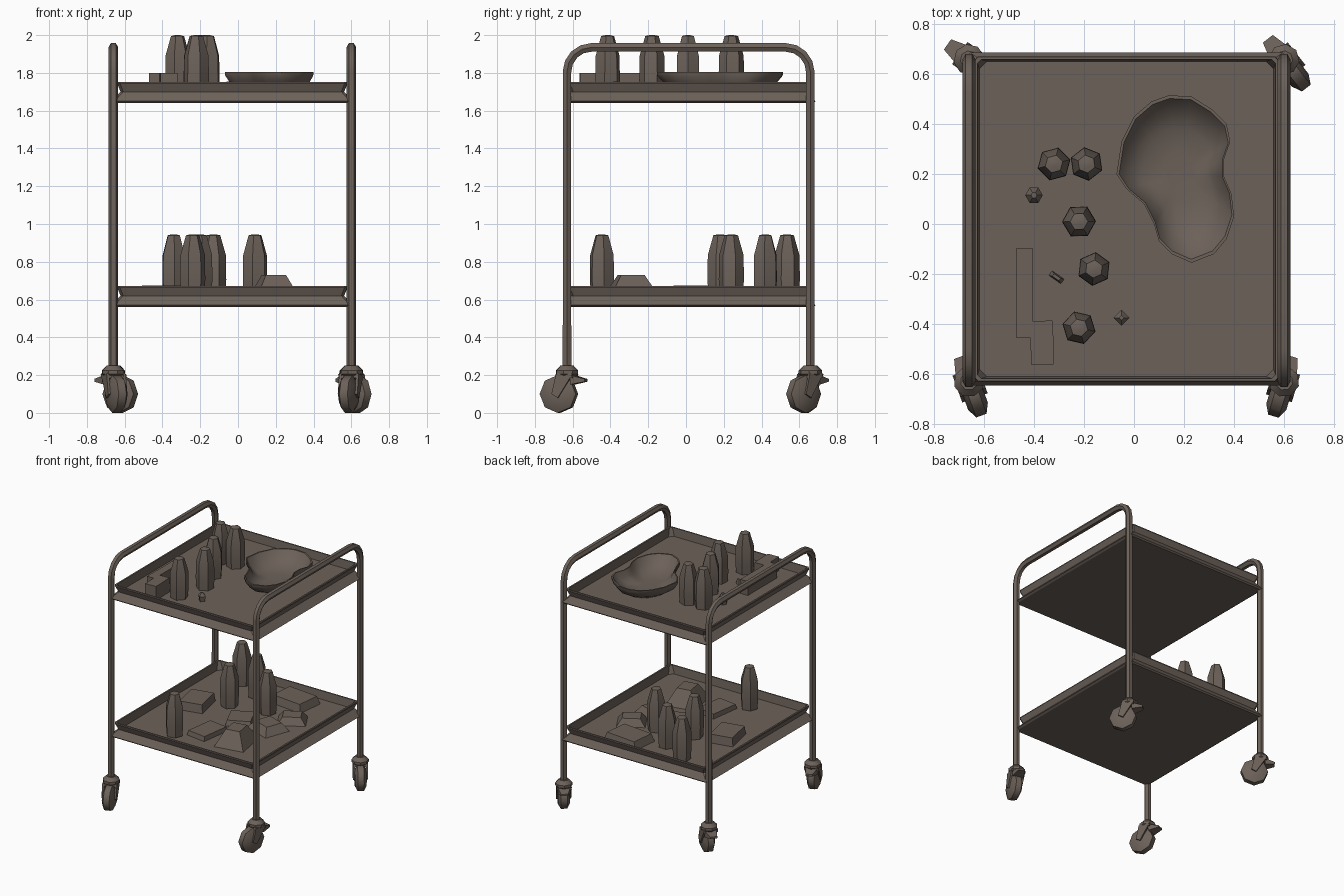
import bpy, bmesh, math
from mathutils import Vector, Matrix

if "Cube" in bpy.data.objects:
    bpy.data.objects.remove(bpy.data.objects["Cube"])

mat = bpy.data.materials.new("warm dark grey")
mat.diffuse_color = (0.15, 0.12, 0.10, 1)
mat.use_nodes = True
mat.node_tree.nodes["Principled BSDF"].inputs["Base Color"].default_value = mat.diffuse_color


def finish(name, me, smooth=None):
    me.materials.append(mat)
    ob = bpy.data.objects.new(name, me)
    bpy.context.collection.objects.link(ob)
    if smooth:
        bpy.ops.object.select_all(action='DESELECT')
        ob.select_set(True)
        bpy.context.view_layer.objects.active = ob
        bpy.ops.object.shade_smooth_by_angle(angle=math.radians(smooth))
    return ob


def loft(name, rings, matrix=Matrix(), smooth=None):
    """Skin a stack of equal-length rings and cap both ends."""
    bm = bmesh.new()
    vs = [[bm.verts.new(matrix @ Vector(p)) for p in r] for r in rings]
    n = len(vs[0])
    for a, b in zip(vs, vs[1:]):
        for i in range(n):
            j = (i + 1) % n
            bm.faces.new((a[i], a[j], b[j], b[i]))
    bm.faces.new(vs[0][::-1])
    bm.faces.new(vs[-1])
    bmesh.ops.recalc_face_normals(bm, faces=bm.faces)
    me = bpy.data.meshes.new(name)
    bm.to_mesh(me)
    bm.free()
    return finish(name, me, smooth)


def ngon(n, r, z, turn=0.0):
    return [(r * math.cos(turn + math.tau * i / n), r * math.sin(turn + math.tau * i / n), z)
            for i in range(n)]


def rect(hx, hy, z, c=0.0):
    """Rectangle ring, with chamfered corners if c > 0."""
    if not c:
        return [(-hx, -hy, z), (hx, -hy, z), (hx, hy, z), (-hx, hy, z)]
    return [(-hx + c, -hy, z), (hx - c, -hy, z), (hx, -hy + c, z), (hx, hy - c, z),
            (hx - c, hy, z), (-hx + c, hy, z), (-hx, hy - c, z), (-hx, -hy + c, z)]


def place(x, y, z, deg=0):
    return Matrix.Translation((x, y, z)) @ Matrix.Rotation(math.radians(deg), 4, 'Z')


def box(name, x, y, z, deg, sx, sy, h, taper=1.0):
    return loft(name, [rect(sx / 2, sy / 2, 0), rect(sx / 2 * taper, sy / 2 * taper, h)],
                place(x, y, z, deg))


# Side frames: bent tube hoops
XL, XR, YF, YB = -0.66, 0.60, -0.63, 0.658


def hoop(name, x):
    r, top = 0.13, 1.935
    pts = [(x, YF, 0.22)]
    pts += [(x, YF + r - r * math.cos(t * math.pi / 8), top - r + r * math.sin(t * math.pi / 8))
            for t in range(5)]
    pts += [(x, YB - r + r * math.sin(t * math.pi / 8), top - r + r * math.cos(t * math.pi / 8))
            for t in range(5)]
    pts.append((x, YB, 0.22))
    cu = bpy.data.curves.new(name, 'CURVE')
    cu.dimensions = '3D'
    cu.bevel_depth = 0.026
    cu.bevel_resolution = 1
    cu.use_fill_caps = True
    sp = cu.splines.new('POLY')
    sp.points.add(len(pts) - 1)
    for p, co in zip(sp.points, pts):
        p.co = (*co, 1)
    tmp = bpy.data.objects.new("tmp", cu)
    bpy.context.collection.objects.link(tmp)
    dg = bpy.context.evaluated_depsgraph_get()
    me = bpy.data.meshes.new_from_object(tmp.evaluated_get(dg))
    bpy.data.objects.remove(tmp)
    me.materials.clear()
    finish(name, me, 50)


hoop("left_frame", XL)
hoop("right_frame", XR)

# Trays: pinched outer wall, rolled rim, sunken floor
for name, z in (("upper_tray", 1.64), ("lower_tray", 0.56)):
    loft(name, [rect(0.625, 0.655, 0, 0.015), rect(0.64, 0.665, 0.01, 0.015),
                rect(0.592, 0.632, 0.06, 0.015), rect(0.610, 0.650, 0.105, 0.015),
                rect(0.608, 0.648, 0.113, 0.015), rect(0.596, 0.638, 0.113, 0.015),
                rect(0.588, 0.630, 0.05, 0.03)], place(-0.03, 0.02, z))


# Swivel casters: local +x is the trailing direction
def caster(label, x, y, deg):
    m = place(x, y, 0, deg)
    loft(label + "_caster_collar", [ngon(8, 0.035, 0.18), ngon(8, 0.062, 0.205),
                                    ngon(8, 0.062, 0.225), ngon(8, 0.035, 0.252)], m, 40)
    axle = m @ Matrix.Translation((0.045, 0, 0.1)) @ Matrix.Rotation(math.pi / 2, 4, 'X')
    loft(label + "_caster_wheel", [ngon(8, r, o, math.pi / 2) for r, o in
                                   ((0.06, -0.042), (0.1, -0.022), (0.1, 0.022), (0.06, 0.042))],
         axle, 50)
    for s in (-1, 1):
        side = [(-0.045, 0.205), (0.045, 0.205), (0.07, 0.10), (0.035, 0.08)]
        loft(label + "_caster_fork", [[(px, s * w, pz) for px, pz in side]
                                      for w in (0.040, 0.054)], m)
    loft(label + "_caster_yoke", [rect(0.045, 0.054, 0.185), rect(0.04, 0.05, 0.21)], m)
    loft(label + "_caster_brake", [[(-0.03, -0.045, 0.15), (-0.03, 0.045, 0.15),
                                    (-0.03, 0.045, 0.20), (-0.03, -0.045, 0.20)],
                                   [(-0.105, -0.025, 0.165), (-0.105, 0.025, 0.165),
                                    (-0.105, 0.025, 0.18), (-0.105, -0.025, 0.18)]], m)


caster("front_left", XL, YF, -70)
caster("front_right", XR, YF, -107)
caster("back_left", XL, YB, -35)
caster("back_right", XR, YB, -52)

# Bottles on both trays
UP, LOW = 1.67, 0.615
bottles = [(-0.32, 0.24, UP), (-0.19, 0.24, UP), (-0.22, 0.01, UP), (-0.16, -0.18, UP),
           (-0.22, -0.415, UP), (-0.24, -0.445, LOW), (-0.34, 0.535, LOW),
           (-0.13, 0.42, LOW), (0.09, 0.24, LOW), (-0.20, 0.18, LOW)]
for i, (x, y, z) in enumerate(bottles):
    loft("bottle", [ngon(6, 0.062, 0), ngon(6, 0.068, 0.09), ngon(6, 0.066, 0.22),
                    ngon(6, 0.036, 0.325), ngon(6, 0.012, 0.33)],
         place(x, y, z, 15 + 23 * i), 40)

# Kidney dish
outline = [(-.07, .2), (-.05, .33), (0, .43), (.07, .49), (.14, .515), (.23, .51), (.31, .46),
           (.37, .40), (.385, .33), (.36, .26), (.36, .19), (.39, .12), (.40, .03), (.37, -.06),
           (.32, -.12), (.23, -.155), (.15, -.12), (.10, -.07), (.08, 0), (.04, .08), (-.03, .14)]


def dish_ring(s, z):
    return [(0.19 + (x - 0.19) * s, 0.19 + (y - 0.19) * s, z) for x, y in outline]


loft("kidney_dish", [dish_ring(0.62, 1.69), dish_ring(0.86, 1.735), dish_ring(0.99, 1.785),
                     dish_ring(1.0, 1.805), dish_ring(0.96, 1.805), dish_ring(0.84, 1.755),
                     dish_ring(0.6, 1.715), dish_ring(0.3, 1.705)], smooth=40)

# Boxes and small pieces on the upper tray
box("long_box", -0.438, -0.275, UP + 0.015, 0, 0.065, 0.36, 0.115)
box("small_box", -0.368, -0.475, UP + 0.015, 2, 0.092, 0.175, 0.115)
loft("small_vial", [ngon(6, 0.03, 0), ngon(6, 0.035, 0.05), ngon(6, 0.012, 0.09)],
     place(-0.40, 0.115, UP + 0.01))
loft("small_stopper", [ngon(4, 0.022, 0), ngon(4, 0.032, 0.05), ngon(4, 0.01, 0.075)],
     place(-0.05, -0.375, UP + 0.01))
box("small_scrap", -0.31, -0.213, UP + 0.01, -35, 0.065, 0.025, 0.05, 0.5)

# Packets and cloths on the lower tray
box("packet", -0.40, 0.06, 0.60, 12, 0.19, 0.24, 0.075, 0.92)
box("packet", -0.07, -0.28, 0.60, -8, 0.17, 0.25, 0.045, 0.92)
box("folded_cloth", 0.19, -0.29, 0.60, 10, 0.24, 0.28, 0.13, 0.45)
box("packet", 0.01, 0.02, 0.60, 25, 0.20, 0.20, 0.05, 0.85)
box("cloth", 0.25, 0.02, 0.60, -20, 0.24, 0.22, 0.07, 0.6)
box("cloth", 0.31, 0.23, 0.60, 30, 0.22, 0.18, 0.065, 0.6)
box("wide_packet", 0.15, 0.49, 0.60, -6, 0.30, 0.22, 0.07, 0.85)
